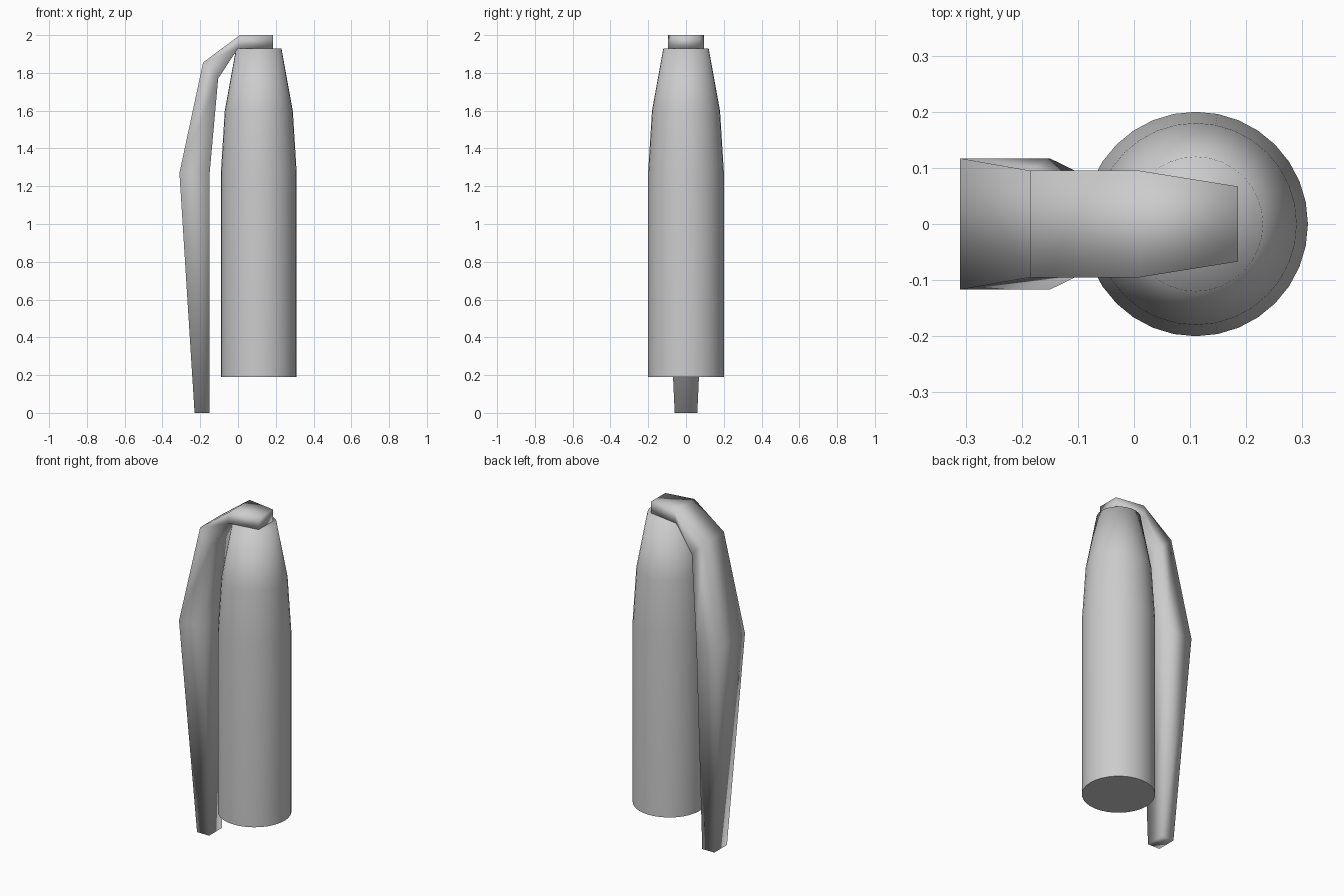
import bpy, bmesh, math

cube = bpy.data.objects.get("Cube")
if cube:
    bpy.data.objects.remove(cube, do_unlink=True)

grey = bpy.data.materials.new("plain_grey")
grey.use_nodes = True
GREY = (0.6, 0.6, 0.6, 1)
grey.diffuse_color = GREY
grey.node_tree.nodes["Principled BSDF"].inputs["Base Color"].default_value = GREY


def loft(name, rings, sharp_start=False):
    """Skin a list of vertex rings, cap both ends and shade smooth."""
    bm = bmesh.new()
    loops = [[bm.verts.new(p) for p in ring] for ring in rings]
    n = len(loops[0])
    for a, b in zip(loops, loops[1:]):
        for i in range(n):
            j = (i + 1) % n
            bm.faces.new((a[i], a[j], b[j], b[i]))
    start = bm.faces.new(loops[0][::-1])
    bm.faces.new(loops[-1])
    bmesh.ops.recalc_face_normals(bm, faces=bm.faces)
    for f in bm.faces:
        f.smooth = True
    if sharp_start:
        start.smooth = False
        for e in start.edges:
            e.smooth = False
    mesh = bpy.data.meshes.new(name)
    bm.to_mesh(mesh)
    bm.free()
    mesh.materials.append(grey)
    obj = bpy.data.objects.new(name, mesh)
    bpy.context.collection.objects.link(obj)
    return obj


# Tapered cylindrical body: (radius, height)
SIDES, AXIS_X = 32, 0.11
body_profile = [(0.2, 0.19), (0.2, 1.28), (0.18, 1.6), (0.12, 1.93)]
circle = [2 * math.pi * i / SIDES for i in range(SIDES)]
loft("body", [[(AXIS_X + r * math.cos(a), r * math.sin(a), z) for a in circle]
              for r, z in body_profile], sharp_start=True)

# Bent side lever hooking over the top: outer x, z, inner x, z, half width
lever_sections = [
    (-0.23, 0, -0.15, 0, 0.06),
    (-0.31, 1.27, -0.15, 1.27, 0.117),
    (-0.185, 1.855, -0.105, 1.77, 0.095),
    (0.01, 2.0, 0.0, 1.93, 0.095),
    (0.185, 2.0, 0.185, 1.93, 0.067),
]
loft("lever", [[(ox, -w, oz), (ix, -w, iz), (ix, w, iz), (ox, w, oz)]
               for ox, oz, ix, iz, w in lever_sections])
